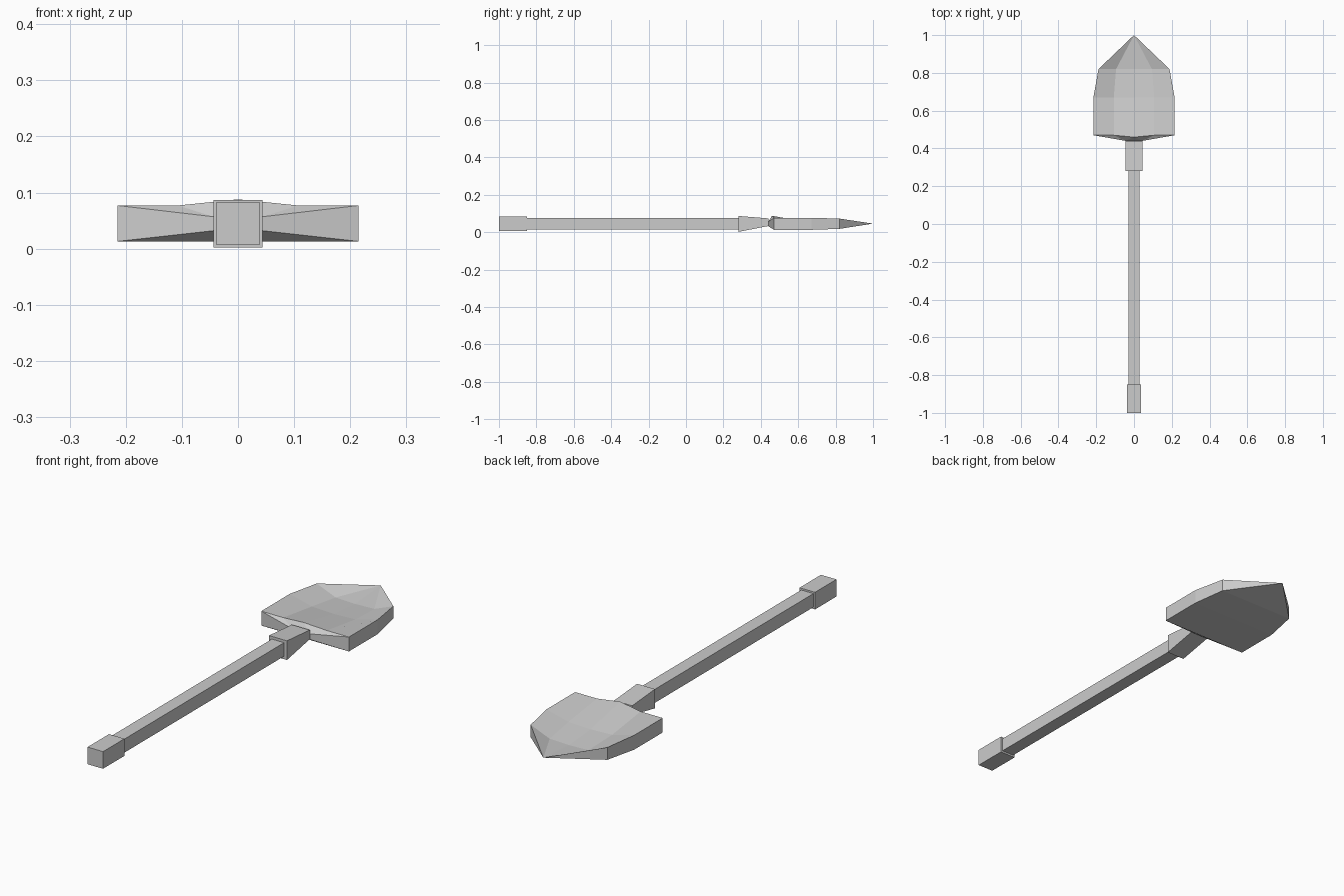
import bpy, bmesh

if "Cube" in bpy.data.objects:
    bpy.data.objects.remove(bpy.data.objects["Cube"])

ZC = 0.045  # centre height of the handle


def make_object(name, bm):
    bmesh.ops.recalc_face_normals(bm, faces=bm.faces)
    mesh = bpy.data.meshes.new(name)
    bm.to_mesh(mesh)
    bm.free()
    obj = bpy.data.objects.new(name, mesh)
    bpy.context.collection.objects.link(obj)
    return obj


def bar(name, start, end):
    """Square bar along y; each end is (y, half width, low z, high z)."""
    bm = bmesh.new()
    a, b = [[bm.verts.new(p) for p in ((-w, y, lo), (w, y, lo), (w, y, hi), (-w, y, hi))]
            for y, w, lo, hi in (start, end)]
    bm.faces.new(a)
    bm.faces.new(b)
    for i in range(4):
        j = (i + 1) % 4
        bm.faces.new((a[i], a[j], b[j], b[i]))
    return make_object(name, bm)


# Handle: grip, shaft and tapered socket
bar("grip", (-1.0, 0.038, ZC - 0.038, ZC + 0.038), (-0.85, 0.038, ZC - 0.038, ZC + 0.038))
bar("shaft", (-0.85, 0.03, ZC - 0.03, ZC + 0.03), (0.30, 0.03, ZC - 0.03, ZC + 0.03))
bar("socket", (0.28, 0.044, 0.002, 0.087), (0.44, 0.044, 0.033, 0.074))

# Blade rows: y, outer x, inner x, rim z, inner z, centre z, bottom z
rows = [(0.47, 0.215, 0.107, 0.077, 0.077, 0.088, 0.013),
        (0.67, 0.215, 0.107, 0.077, 0.050, 0.046, 0.013),
        (0.82, 0.188, 0.095, 0.073, 0.036, 0.033, 0.018)]
bm = bmesh.new()
top, bottom = [], []
for y, xo, xi, zo, zi, zc, zb in rows:
    profile = [(-xo, zo), (-xi, zi), (0, zc), (xi, zi), (xo, zo)]
    top.append([bm.verts.new((x, y, z)) for x, z in profile])
    bottom.append([bm.verts.new((s * xo, y, zb)) for s in (-1, 1)])
top[0][2].co.y = 0.46
for r in range(2):
    t, u, b, c = top[r], top[r + 1], bottom[r], bottom[r + 1]
    for i in range(4):
        bm.faces.new((t[i], t[i + 1], u[i + 1], u[i]))
    bm.faces.new((b[0], b[1], c[1], c[0]))
    for i, k in ((0, 0), (4, 1)):
        bm.faces.new((t[i], u[i], c[k], b[k]))

# Pointed tip
tip = bm.verts.new((0, 1.0, 0.046))
last, low = top[-1], bottom[-1]
for i in range(4):
    bm.faces.new((last[i], last[i + 1], tip))
bm.faces.new((low[0], low[1], tip))
for i, k in ((0, 0), (4, 1)):
    bm.faces.new((last[i], low[k], tip))

# Shoulders narrowing from the blade to the neck
nt = [bm.verts.new((x, 0.44, 0.057)) for x in (-0.044, 0.044)]
nb = [bm.verts.new((x, 0.44, 0.032)) for x in (-0.044, 0.044)]
back, base = top[0], bottom[0]
bm.faces.new((nt[0], nt[1], back[2]))
for k, outer, inner in ((0, 0, 1), (1, 4, 3)):
    bm.faces.new((nt[k], back[2], back[inner]))
    bm.faces.new((nt[k], back[inner], back[outer]))
    bm.faces.new((nt[k], back[outer], base[k], nb[k]))
bm.faces.new((nb[0], nb[1], base[1], base[0]))
bm.faces.new((nt[0], nt[1], nb[1], nb[0]))
make_object("blade", bm)
